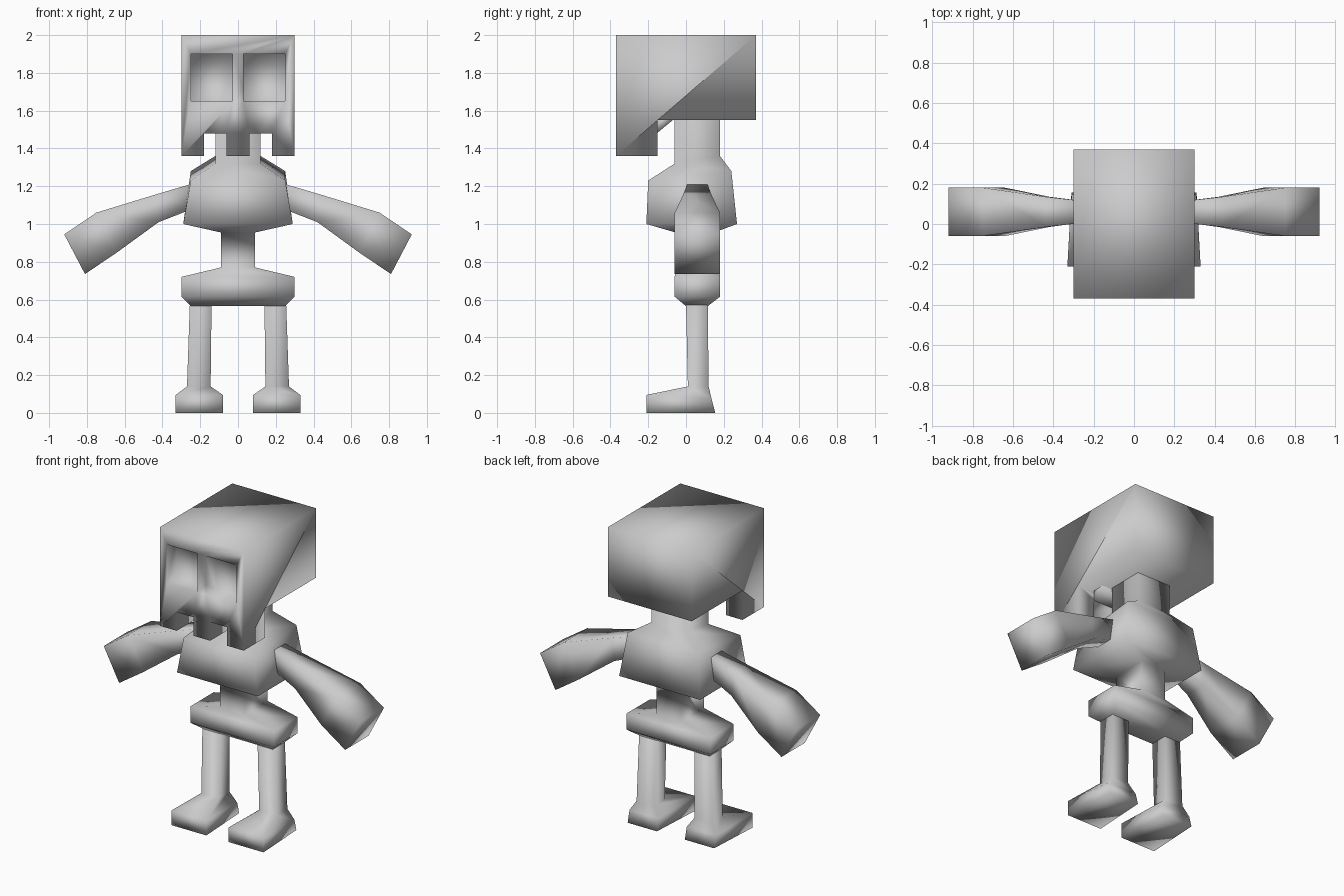
import bpy, bmesh

if "Cube" in bpy.data.objects:
    bpy.data.objects.remove(bpy.data.objects["Cube"])

grey = bpy.data.materials.new("light_grey")
grey.diffuse_color = (0.6, 0.6, 0.6, 1)
grey.use_nodes = True
grey.node_tree.nodes["Principled BSDF"].inputs["Base Color"].default_value = grey.diffuse_color


def make(name, rings, mirror=False, smooth=True):
    """Skin a list of four-cornered rings, capping both ends."""
    bm = bmesh.new()
    loops = [[bm.verts.new(p) for p in ring] for ring in rings]
    n = len(loops[0])
    for a, b in zip(loops, loops[1:]):
        for i in range(n):
            j = (i + 1) % n
            bm.faces.new((a[i], a[j], b[j], b[i]))
    bm.faces.new(loops[0])
    bm.faces.new(loops[-1])
    bmesh.ops.recalc_face_normals(bm, faces=bm.faces)
    for f in bm.faces:
        f.smooth = smooth
    me = bpy.data.meshes.new(name)
    bm.to_mesh(me)
    bm.free()
    me.materials.append(grey)
    ob = bpy.data.objects.new(name, me)
    bpy.context.collection.objects.link(ob)
    if mirror:
        ob.modifiers.new("mirror", 'MIRROR').use_mirror_merge = False
    return ob


def flat(x0, x1, y0, y1, z, zb=None):
    """Ring around z; the back edge may sit at another height."""
    zb = z if zb is None else zb
    return [(x0, y0, z), (x1, y0, z), (x1, y1, zb), (x0, y1, zb)]


def prism(name, profile, x0, x1):
    """Extrude a side (y, z) profile along x."""
    return make(name, [[(x, y, z) for y, z in profile] for x in (x0, x1)])


# Head: side profile with a jaw, cut by eye sockets and tooth gaps
head = prism("head", [(-.37, 2), (.37, 2), (.37, 1.55), (-.15, 1.55),
                      (-.15, 1.36), (-.37, 1.36)], -.3, .3)
cuts = []
for s in (-1, 1):
    for part, a, b, y, z0, z1 in (("eye_cutter", .03, .25, -.27, 1.65, 1.90),
                                  ("tooth_gap_cutter", .06, .18, -.1, 1.3, 1.48)):
        x0, x1 = sorted((s * a, s * b))
        cuts.append(make(part, [flat(x0, x1, -.5, y, z0), flat(x0, x1, -.5, y, z1)]))
bpy.context.view_layer.objects.active = head
for c in cuts:
    m = head.modifiers.new("cut", 'BOOLEAN')
    m.operation, m.solver, m.object = 'DIFFERENCE', 'EXACT', c
    bpy.ops.object.modifier_apply(modifier=m.name)
    bpy.data.objects.remove(c)
head.data.polygons.foreach_set("use_smooth", [True] * len(head.data.polygons))

# Sloped palate behind the teeth
prism("palate", [(-.155, 1.56), (-.155, 1.48), (-.07, 1.55), (-.07, 1.56)], -.18, .18)

# Body: neck, chest, waist and hips as one skin
body = [(.12, -.06, .18, 1.57, 1.57), (.12, -.06, .18, 1.32, 1.36),
        (.25, -.20, .24, 1.23, 1.28), (.29, -.21, .27, 1.0, 1.0),
        (.09, -.055, .175, .955, .965), (.09, -.055, .175, .77, .77),
        (.30, -.06, .18, .72, .72), (.30, -.06, .18, .615, .615),
        (.25, 0, .115, .565, .565)]
make("body", [flat(-w, w, y0, y1, zf, zb) for w, y0, y1, zf, zb in body])

# Arms: rings given by top point, bottom point and y range
arm = [((.22, 1.22), (.24, 1.08), .01, .11), ((.44, 1.155), (.42, 1.01), -.015, .135),
       ((.75, 1.06), (.64, .85), -.06, .18), ((.92, .945), (.81, .735), -.06, .18)]
make("arm", [[(t[0], y0, t[1]), (t[0], y1, t[1]), (b[0], y1, b[1]), (b[0], y0, b[1])]
             for t, b, y0, y1 in arm], mirror=True)

# Legs flowing into wedge-shaped feet
foot = [[(.08, -.21, z), (.33, -.21, z), (.31, yb, zb), (.10, yb, zb)]
        for z, yb, zb in ((.095, .135, .075), (0, .155, 0))]
make("leg", [flat(.14, .255, 0, .115, .58), flat(.145, .27, .01, .12, .14)] + foot,
     mirror=True)
